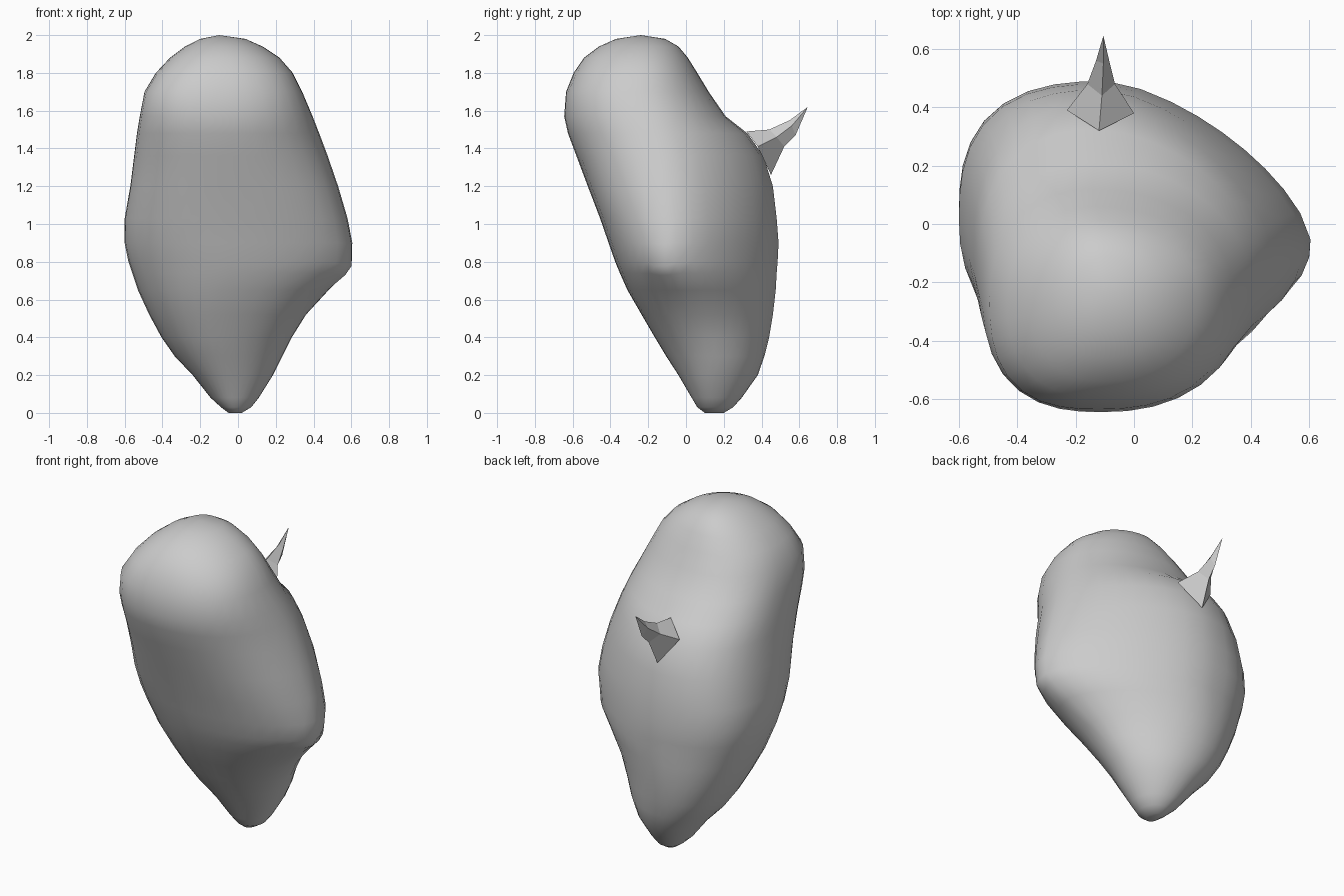
import bpy, bmesh, math
from mathutils import Vector

cube = bpy.data.objects.get("Cube")
if cube:
    bpy.data.objects.remove(cube, do_unlink=True)

grey = bpy.data.materials.new("clay grey")
grey.use_nodes = True
colour = (0.6, 0.6, 0.6, 1)
grey.diffuse_color = colour
grey.node_tree.nodes["Principled BSDF"].inputs["Base Color"].default_value = colour


def loft(name, rings, end_point):
    """Skin a list of closed rings, cap the first and close the last to a point."""
    bm = bmesh.new()
    loops = [[bm.verts.new(p) for p in ring] for ring in rings]
    n = len(loops[0])
    tip = bm.verts.new(end_point)
    bm.faces.new(loops[0][::-1])
    for i in range(n):
        j = (i + 1) % n
        for a, b in zip(loops, loops[1:]):
            bm.faces.new((a[i], a[j], b[j], b[i]))
        bm.faces.new((loops[-1][i], loops[-1][j], tip))
    bmesh.ops.recalc_face_normals(bm, faces=bm.faces)
    mesh = bpy.data.meshes.new(name)
    bm.to_mesh(mesh)
    bm.free()
    mesh.materials.append(grey)
    obj = bpy.data.objects.new(name, mesh)
    bpy.context.collection.objects.link(obj)
    return obj


# By height: corner fullness (back +x, back -x, front -x, front +x),
# then the depth at which the +x side bulges furthest
shape = [
    (0.0, (2.0, 2.0, 2.0, 2.0, 0.15)),
    (0.3, (1.8, 2.4, 2.0, 2.1, 0.14)),
    (0.55, (1.6, 2.4, 2.0, 2.3, 0.05)),
    (0.8, (1.45, 2.6, 2.1, 2.1, -0.05)),
    (1.15, (1.5, 2.7, 2.4, 2.25, -0.06)),
    (1.4, (1.6, 2.4, 2.5, 2.1, -0.11)),
    (1.7, (2.1, 2.2, 2.7, 2.4, -0.24)),
    (2.0, (2.0, 2.0, 2.0, 2.0, -0.24)),
]


def shape_at(z):
    for (z0, low), (z1, high) in zip(shape, shape[1:]):
        if z <= z1:
            t = (z - z0) / (z1 - z0)
            return [a + t * (b - a) for a, b in zip(low, high)]


def body_ring(z, x0, x1, y0, y1, segments=36):
    """Rounded cross-section whose four corners differ in fullness."""
    *powers, bulge_y = shape_at(z)
    points = []
    for i in range(segments):
        a = math.tau * i / segments
        c, s = math.cos(a), math.sin(a)
        power = powers[4 * i // segments]
        r = (abs(c) ** power + abs(s) ** power) ** (-1 / power)
        cx = (x0 + x1) / 2 - (0.08 if s > 0 else 0.05) * (x1 - x0)
        cy = bulge_y if c > 0 else (y0 + y1) / 2
        x = cx + r * c * (x1 - cx if c > 0 else cx - x0)
        y = cy + r * s * (y1 - cy if s > 0 else cy - y0)
        points.append((x, y, z))
    return points


# Leaning body: height, left and right limits, front and back limits
profile = [
    (0.0, -0.05, 0.02, 0.10, 0.20),
    (0.03, -0.09, 0.07, 0.06, 0.25),
    (0.08, -0.145, 0.11, 0.03, 0.295),
    (0.2, -0.24, 0.185, -0.04, 0.38),
    (0.3, -0.335, 0.235, -0.105, 0.415),
    (0.4, -0.405, 0.285, -0.165, 0.44),
    (0.52, -0.47, 0.36, -0.235, 0.46),
    (0.65, -0.53, 0.48, -0.31, 0.475),
    (0.74, -0.56, 0.57, -0.35, 0.48),
    (0.80, -0.58, 0.595, -0.375, 0.485),
    (0.9, -0.6, 0.605, -0.41, 0.49),
    (1.03, -0.6, 0.58, -0.455, 0.48),
    (1.2, -0.57, 0.53, -0.52, 0.46),
    (1.36, -0.55, 0.475, -0.58, 0.41),
    (1.48, -0.535, 0.43, -0.625, 0.325),
    (1.57, -0.52, 0.395, -0.645, 0.21),
    (1.7, -0.495, 0.34, -0.635, 0.12),
    (1.8, -0.435, 0.29, -0.595, 0.06),
    (1.88, -0.36, 0.22, -0.54, 0.01),
    (1.94, -0.28, 0.13, -0.46, -0.04),
    (1.98, -0.2, 0.04, -0.37, -0.11),
]
body = loft("body", [body_ring(*row) for row in profile], (-0.1, -0.24, 2.0))

# Small lip on the side bulge
for v in body.data.vertices:
    near = 1 - (v.co - Vector((0.58, -0.14, 0.8))).length / 0.12
    if near > 0:
        v.co.x += 0.02 * near
        v.co.z -= 0.03 * near

# Thorn on the back: a four-sided, upward-curving spike
thorn_rings = [
    [(-0.12, 0.32, 1.49), (0.0, 0.38, 1.41), (-0.12, 0.45, 1.26), (-0.23, 0.39, 1.41)],
    [(-0.11, 0.44, 1.50), (-0.065, 0.48, 1.46), (-0.11, 0.52, 1.41), (-0.16, 0.48, 1.46)],
    [(-0.105, 0.55, 1.55), (-0.085, 0.56, 1.52), (-0.105, 0.58, 1.47), (-0.13, 0.56, 1.52)],
]
loft("back_thorn", thorn_rings, (-0.105, 0.645, 1.62))

# Smooth body, faceted thorn
bpy.ops.object.select_all(action="DESELECT")
body.select_set(True)
bpy.context.view_layer.objects.active = body
bpy.ops.object.shade_smooth_by_angle(angle=math.radians(50))
